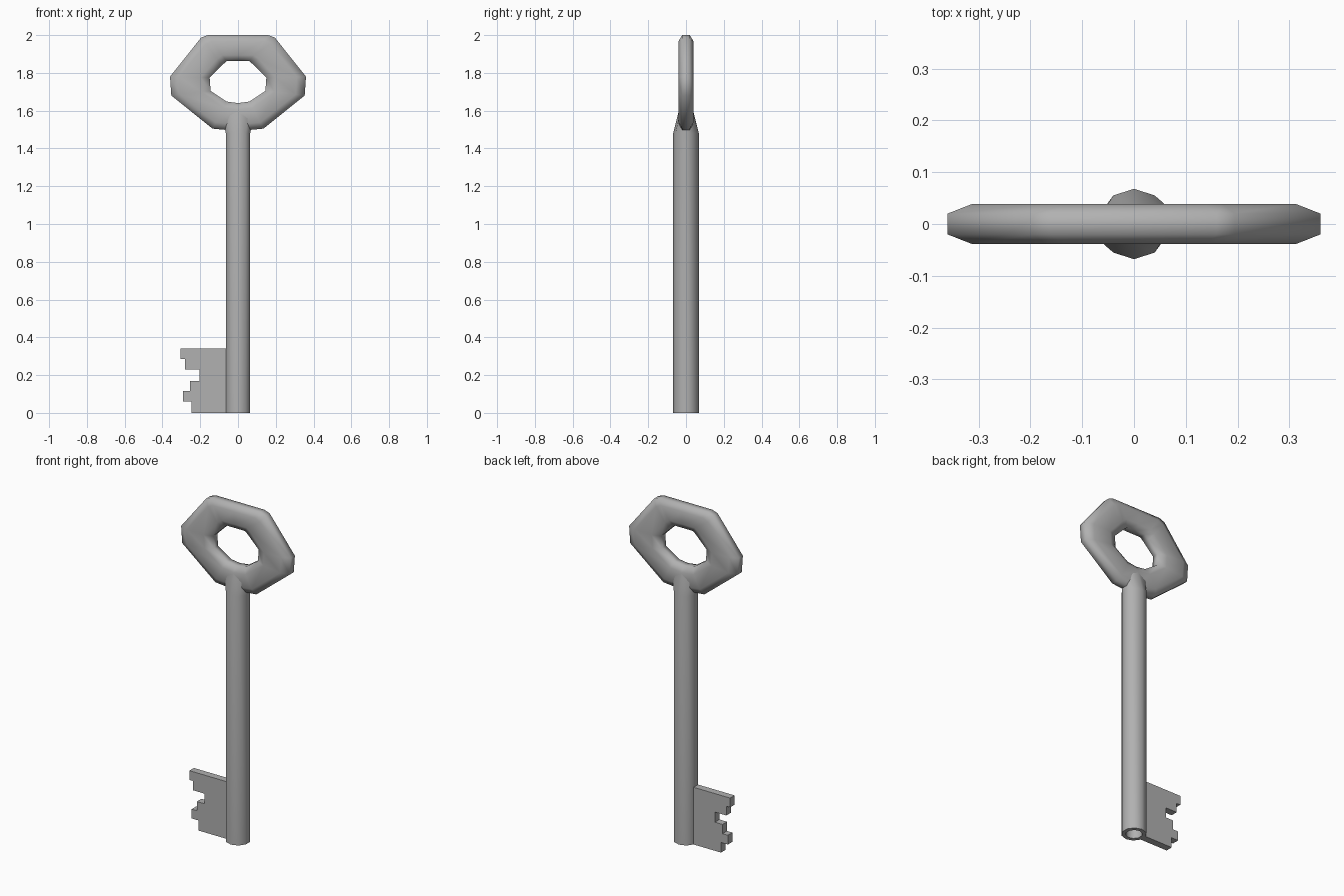
import bpy, bmesh, math

if "Cube" in bpy.data.objects:
    bpy.data.objects.remove(bpy.data.objects["Cube"])

# Dark grey metal
metal = bpy.data.materials.new("dark_metal")
metal.diffuse_color = (.44, .44, .44, 1)
metal.use_nodes = True
metal.node_tree.nodes["Principled BSDF"].inputs["Base Color"].default_value = metal.diffuse_color


def make_object(name, bm, angle):
    bmesh.ops.recalc_face_normals(bm, faces=bm.faces)
    mesh = bpy.data.meshes.new(name)
    bm.to_mesh(mesh)
    bm.free()
    mesh.materials.append(metal)
    obj = bpy.data.objects.new(name, mesh)
    bpy.context.collection.objects.link(obj)
    bpy.ops.object.select_all(action='DESELECT')
    obj.select_set(True)
    bpy.context.view_layer.objects.active = obj
    bpy.ops.object.shade_smooth_by_angle(angle=math.radians(angle))
    return obj


def bridge(bm, a, b):
    n = len(a)
    for i in range(n):
        bm.faces.new((a[i], a[(i + 1) % n], b[(i + 1) % n], b[i]))


# Shaft: ten-sided, drilled from below, flattened and flared into the bow
bm = bmesh.new()
rings = []
for rx, ry, z in [(.045, .045, .35), (.045, .045, 0), (.068, .068, 0),
                  (.068, .068, 1.48), (.095, .037, 1.605)]:
    rings.append([bm.verts.new((rx * math.sin(i * math.tau / 10),
                                ry * math.cos(i * math.tau / 10), z))
                  for i in range(10)])
for a, b in zip(rings, rings[1:]):
    bridge(bm, a, b)
bm.faces.new(rings[0])
bm.faces.new(rings[-1])
make_object("shaft", bm, 40)

# Bow: bevelled section swept round a hexagonal loop (inner x, z, outer x, z)
half = [(0, 1.862, 0, 2.0), (.06, 1.862, .16, 2.0), (.085, 1.84, .195, 1.987),
        (.15, 1.775, .36, 1.78), (.145, 1.705, .353, 1.68),
        (.06, 1.648, .135, 1.505), (0, 1.64, 0, 1.492)]
loop = half + [(-a, b, -c, d) for a, b, c, d in half[-2:0:-1]]
section = [(0, -.02), (.23, -.039), (.77, -.039), (1, -.02),
           (1, .02), (.77, .039), (.23, .039), (0, .02)]
bm = bmesh.new()
rings = [[bm.verts.new((ix + (ox - ix) * t, y, iz + (oz - iz) * t))
          for t, y in section] for ix, iz, ox, oz in loop]
for i, ring in enumerate(rings):
    bridge(bm, ring, rings[(i + 1) % len(rings)])
make_object("bow", bm, 180)

# Bit: stepped plate at the foot of the shaft
outline = [(-.055, .34), (-.305, .34), (-.305, .285), (-.28, .285), (-.28, .23),
           (-.205, .23), (-.205, .17), (-.255, .17), (-.255, .115),
           (-.29, .115), (-.29, .06), (-.245, .06), (-.245, 0), (-.055, 0)]
bm = bmesh.new()
sides = [[bm.verts.new((x, y, z)) for x, z in outline] for y in (-.021, .021)]
bridge(bm, *sides)
for side in sides:
    bm.faces.new(side)
make_object("bit", bm, 30)
